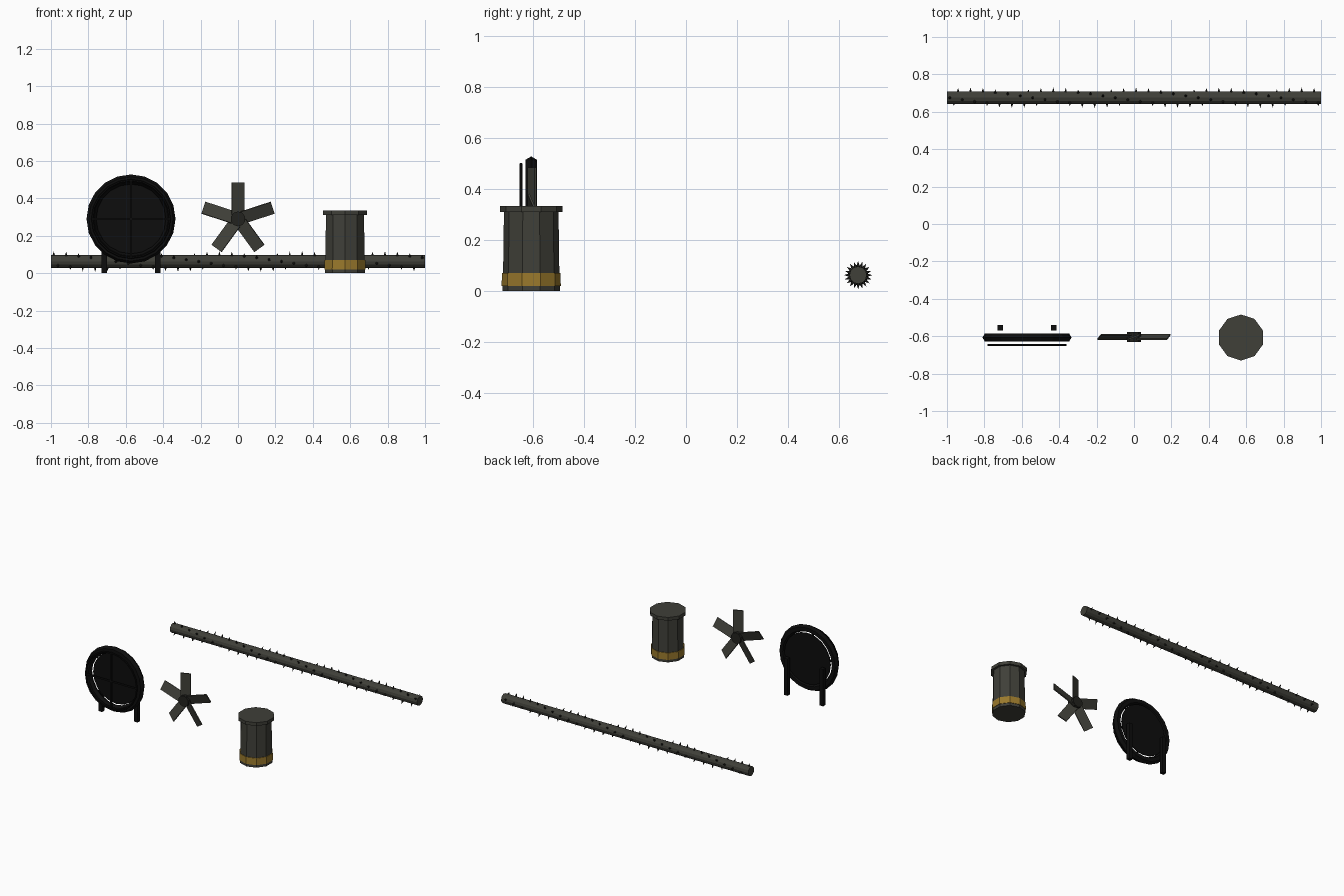
import bpy, bmesh, math
from mathutils import Matrix, Vector

if "Cube" in bpy.data.objects:
    bpy.data.objects.remove(bpy.data.objects["Cube"])


def material(name, rgb):
    m = bpy.data.materials.new(name)
    m.diffuse_color = (*rgb, 1)
    m.use_nodes = True
    m.node_tree.nodes["Principled BSDF"].inputs["Base Color"].default_value = m.diffuse_color
    return m


GREY = material("olive_grey_metal", (0.05, 0.05, 0.04))
BLACK = material("black_metal", (0.004, 0.004, 0.004))
DARK = material("dark_spike", (0.016, 0.016, 0.013))
GOLD = material("warning_yellow", (0.32, 0.19, 0.025))

ALONG_X = Matrix.Rotation(math.pi / 2, 4, 'Y')
ALONG_Y = Matrix.Rotation(math.pi / 2, 4, 'X')


def finish(name, bm, mat):
    bmesh.ops.recalc_face_normals(bm, faces=bm.faces)
    me = bpy.data.meshes.new(name)
    bm.to_mesh(me)
    bm.free()
    me.materials.append(mat)
    ob = bpy.data.objects.new(name, me)
    bpy.context.collection.objects.link(ob)
    return ob


def add_box(bm, loc, size, rot=Matrix()):
    bmesh.ops.create_cube(bm, size=1, matrix=Matrix.Translation(loc) @ rot @ Matrix.Diagonal((*size, 1)))


def add_cone(bm, loc, r1, r2, depth, sides, rot=Matrix()):
    bmesh.ops.create_cone(bm, cap_ends=True, segments=sides, radius1=r1, radius2=r2,
                          depth=depth, matrix=Matrix.Translation(loc) @ rot)


def torus(name, loc, major, minor, n, k, mat):
    # ring whose axis runs along y
    bm = bmesh.new()
    rows = []
    for i in range(n):
        a = 2 * math.pi * i / n
        row = []
        for j in range(k):
            b = 2 * math.pi * j / k
            r = major + minor * math.cos(b)
            row.append(bm.verts.new(Vector(loc) + Vector((r * math.cos(a), minor * math.sin(b), r * math.sin(a)))))
        rows.append(row)
    for i in range(n):
        p, q = rows[i], rows[(i + 1) % n]
        for j in range(k):
            bm.faces.new((p[j], p[(j + 1) % k], q[(j + 1) % k], q[j]))
    return finish(name, bm, mat)


# long spiked rod
PY, PZ, PR = 0.675, 0.0625, 0.034
bm = bmesh.new()
add_cone(bm, (0, PY, PZ), PR, PR, 2, 12, ALONG_X)
finish("rod", bm, GREY)

# spikes winding round the rod
bm = bmesh.new()
for i in range(90):
    x = -0.985 + 1.97 * i / 89
    rot = Matrix.Rotation(math.radians(18 * 7 * i), 4, 'X')
    pos = Vector((x, PY, PZ)) + rot @ Vector((0, 0, PR + 0.009))
    add_cone(bm, pos, 0.008, 0, 0.024, 6, rot)
finish("rod_spikes", bm, DARK)

# fan housing: ring, back disc, grille and two legs
HX, HY, HZ = -0.572, -0.607, 0.29
torus("housing_ring", (HX, HY, HZ), 0.212, 0.026, 20, 6, BLACK)
bm = bmesh.new()
add_cone(bm, (HX, HY + 0.018, HZ), 0.186, 0.186, 0.006, 20,
         ALONG_Y @ Matrix.Rotation(math.pi / 2, 4, 'Z'))
finish("housing_back_disc", bm, BLACK)
torus("grille_ring", (HX, -0.647, HZ), 0.207, 0.006, 20, 6, BLACK)
bm = bmesh.new()
add_box(bm, (HX, -0.647, HZ), (0.012, 0.008, 0.41))
add_box(bm, (HX, -0.647, HZ), (0.41, 0.008, 0.012))
finish("grille_bars", bm, BLACK)
for side, name in ((-1, "left_leg"), (1, "right_leg")):
    bm = bmesh.new()
    add_box(bm, (HX + side * 0.144, -0.555, 0.135), (0.029, 0.028, 0.27))
    finish(name, bm, BLACK)

# loose fan: hub and five pitched blades
FAN = Matrix.Translation((0, -0.604, 0.29))
bm = bmesh.new()
add_cone(bm, FAN.translation, 0.04, 0.04, 0.055, 10, ALONG_Y)
finish("fan_hub", bm, DARK)
bm = bmesh.new()
for i in range(5):
    spin = Matrix.Rotation(2 * math.pi * i / 5, 4, 'Y')
    pitch = Matrix.Rotation(math.radians(22), 4, 'Z')
    add_box(bm, FAN @ spin @ Vector((0, 0, 0.11)), (0.07, 0.008, 0.17), spin @ pitch)
finish("fan_blades", bm, GREY)

# motor: base, body, yellow band and top flange, ten sided
for name, z0, z1, r0, r1, mat in (
        ("motor_base", 0, 0.022, 0.112, 0.112, GREY),
        ("motor_body", 0.02, 0.312, 0.111, 0.107, GREY),
        ("motor_band", 0.02, 0.07, 0.116, 0.115, GOLD),
        ("motor_flange", 0.31, 0.334, 0.123, 0.123, GREY)):
    bm = bmesh.new()
    add_cone(bm, (0.572, -0.607, (z0 + z1) / 2), r0, r1, z1 - z0, 10)
    # one corner points to +y and one to -y
    v = max(bm.verts, key=lambda p: p.co.y).co - Vector((0.572, -0.607, 0))
    turn = math.pi / 2 - math.atan2(v.y, v.x)
    bmesh.ops.rotate(bm, verts=bm.verts, cent=(0.572, -0.607, 0), matrix=Matrix.Rotation(turn, 3, 'Z'))
    finish(name, bm, mat)
